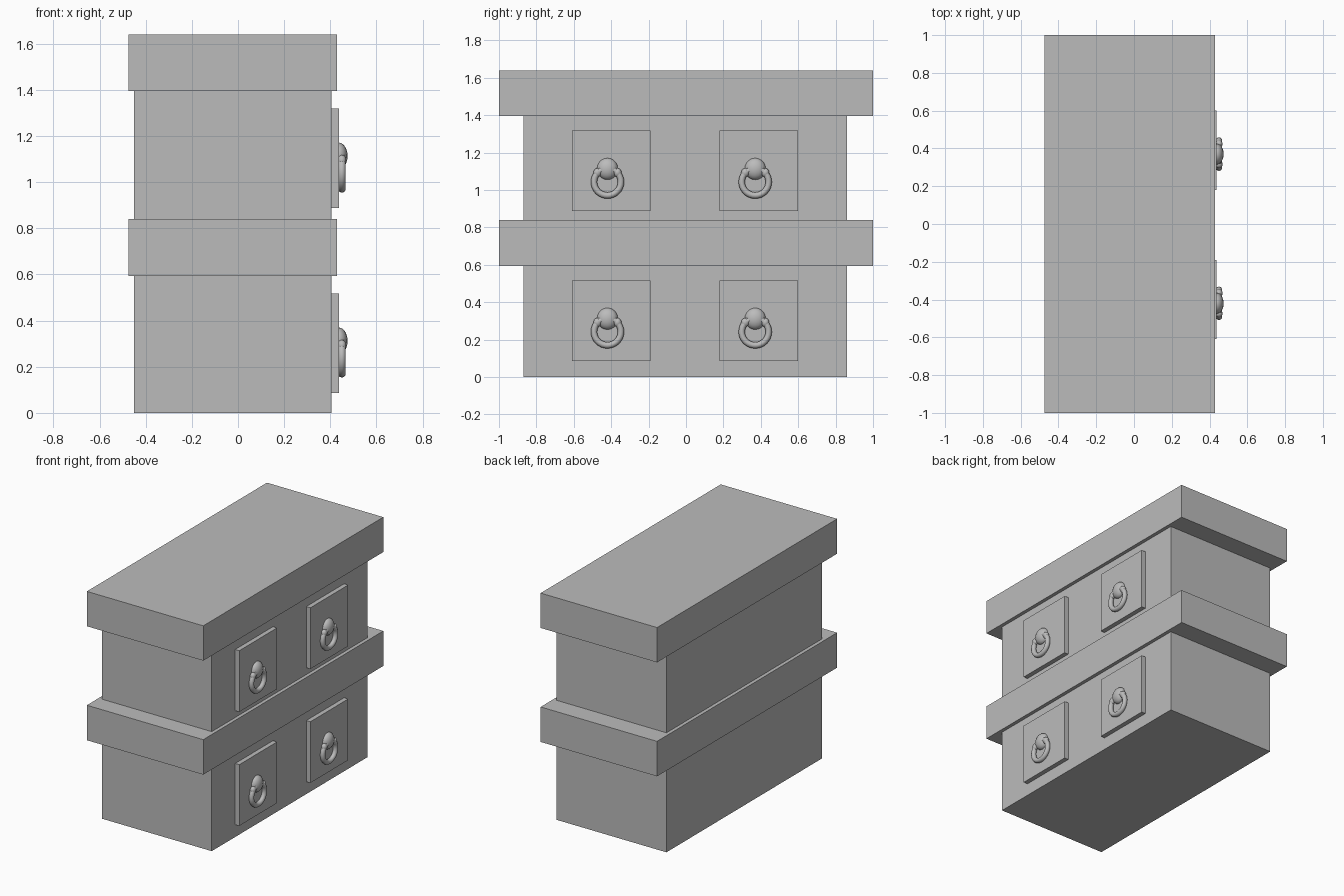
import bpy
import math

if "Cube" in bpy.data.objects:
    bpy.data.objects.remove(bpy.data.objects["Cube"], do_unlink=True)

grey = bpy.data.materials.new("plain grey")
grey.use_nodes = True
grey.diffuse_color = (0.5, 0.5, 0.5, 1)
grey.node_tree.nodes["Principled BSDF"].inputs["Base Color"].default_value = (0.5, 0.5, 0.5, 1)


def finish(name, smooth=False):
    obj = bpy.context.object
    obj.name = name
    obj.data.materials.clear()
    obj.data.materials.append(grey)
    bpy.ops.object.transform_apply(location=False, rotation=True, scale=True)
    if smooth:
        bpy.ops.object.shade_smooth_by_angle(angle=math.radians(40))
    return obj


def box(name, x, y, z):
    """Box from (low, high) pairs along each axis."""
    spans = (x, y, z)
    bpy.ops.mesh.primitive_cube_add(size=1, location=[(a + b) / 2 for a, b in spans])
    bpy.context.object.scale = [b - a for a, b in spans]
    return finish(name)


def ball(name, location, scale):
    bpy.ops.mesh.primitive_uv_sphere_add(segments=16, ring_count=10, radius=1, location=location)
    bpy.context.object.scale = scale
    return finish(name, True)


def ring_pull(name, y, z):
    """Ring hanging from a domed knob, with a collar on each side."""
    bpy.ops.mesh.primitive_torus_add(location=(0.45, y, z), rotation=(0, math.pi / 2, 0),
                                     major_radius=0.072, minor_radius=0.017,
                                     major_segments=32, minor_segments=10)
    finish(name + "_ring", True)
    ball(name + "_knob", (0.437, y, z + 0.07), (0.038, 0.056, 0.058))
    for side in (-1, 1):
        ball(name + "_collar", (0.45, y + side * 0.054, z + 0.05), (0.019, 0.021, 0.024))


# Two stacked tiers, each a body with an overhanging slab
tiers = (("lower", 0, 0.594, 0.84), ("upper", 0.84, 1.395, 1.64))
for tier, base, body_top, slab_top in tiers:
    box(tier + "_body", (-0.45, 0.405), (-0.87, 0.86), (base, body_top))
    box(tier + "_slab", (-0.475, 0.43), (-1, 1), (body_top, slab_top))

    # Square drawer fronts with ring pulls
    plate_top = body_top - 0.077
    for side, y in (("right", -0.4), ("left", 0.39)):
        name = f"{tier}_{side}"
        box(name + "_drawer_front", (0.4, 0.437), (y - 0.21, y + 0.21), (plate_top - 0.43, plate_top))
        ring_pull(name, y - 0.02, plate_top - 0.275)
